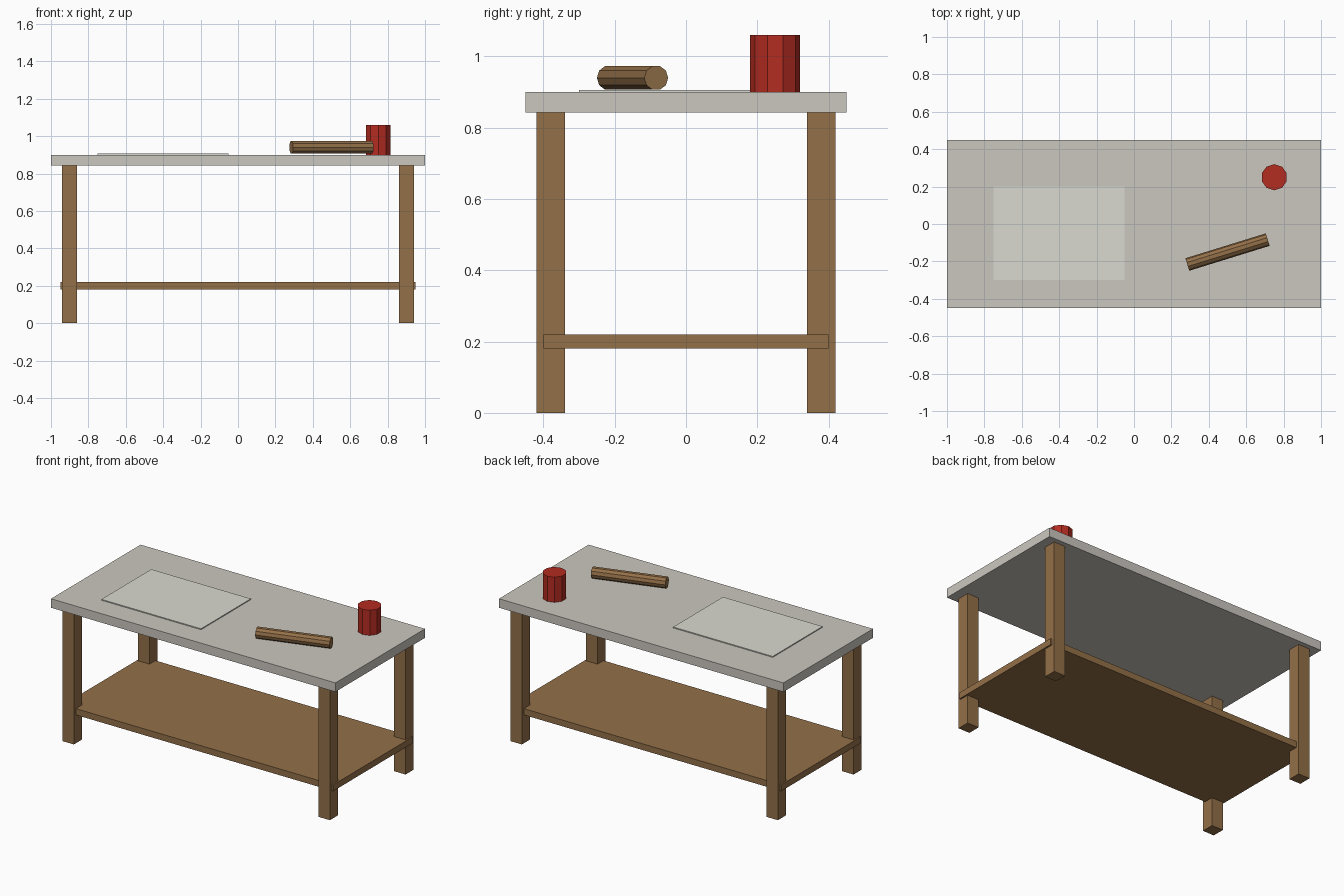
import bpy
import math

if "Cube" in bpy.data.objects:
    bpy.data.objects.remove(bpy.data.objects["Cube"])


def material(name, rgb):
    m = bpy.data.materials.new(name)
    m.diffuse_color = (*rgb, 1)
    m.use_nodes = True
    m.node_tree.nodes["Principled BSDF"].inputs["Base Color"].default_value = m.diffuse_color
    return m


wood = material("wood", (0.29, 0.16, 0.065))
stone = material("stone", (0.60, 0.57, 0.52))
pale = material("pale", (0.70, 0.70, 0.64))
red = material("red", (0.45, 0.025, 0.015))


def finish(name, mat):
    ob = bpy.context.object
    ob.name = name
    ob.data.materials.append(mat)
    return ob


def box(name, center, size, mat):
    bpy.ops.mesh.primitive_cube_add(size=1, location=center)
    ob = finish(name, mat)
    ob.scale = size
    bpy.ops.object.transform_apply(location=False, rotation=False, scale=True)
    return ob


def cylinder(name, center, radius, length, mat, rotation=(0, 0, 0)):
    bpy.ops.mesh.primitive_cylinder_add(
        vertices=10, radius=radius, depth=length, location=center, rotation=rotation)
    return finish(name, mat)


# Table top
box("table_top", (0, 0, 0.8715), (2, 0.9, 0.057), stone)

# Four legs
for x_name, sx in (("left", -1), ("right", 1)):
    for y_name, sy in (("front", -1), ("back", 1)):
        box(f"{y_name}_{x_name}_leg", (sx * 0.90, sy * 0.38, 0.4215),
            (0.08, 0.08, 0.843), wood)

# Lower shelf
box("lower_shelf", (0, 0, 0.20), (1.9, 0.8, 0.04), wood)

# Thin pastry sheet on the top
box("pastry_sheet", (-0.40, -0.05, 0.903), (0.7, 0.5, 0.006), pale)

# Rolling pin lying at an angle
cylinder("rolling_pin", (0.50, -0.15, 0.94), 0.035, 0.45, wood,
         (0, math.pi / 2, 0.3))

# Red canister
cylinder("canister", (0.75, 0.25, 0.98), 0.07, 0.16, red)
